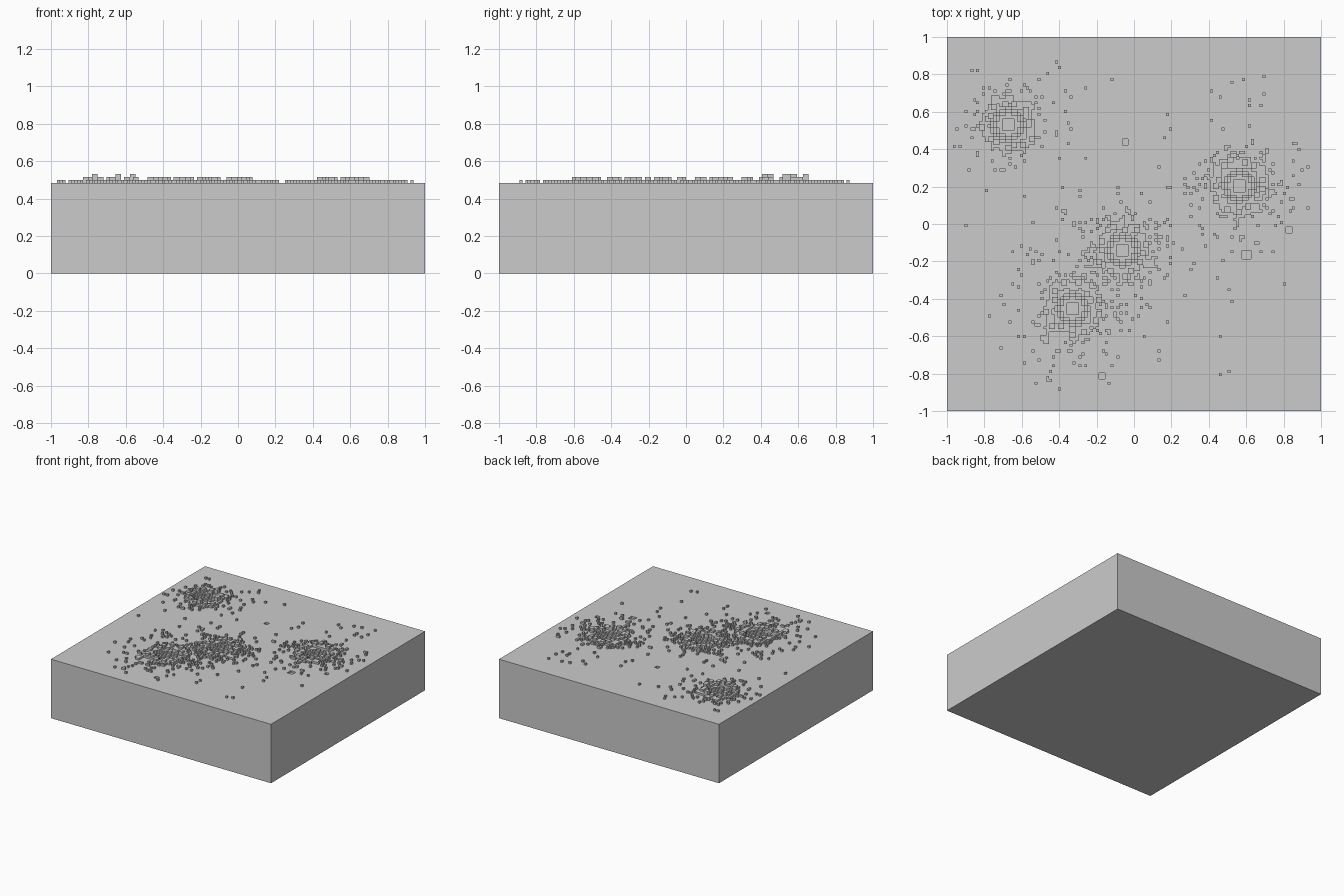
import bpy
import math
import random

if "Cube" in bpy.data.objects:
    bpy.data.objects.remove(bpy.data.objects["Cube"])

random.seed(7)
N = 128                 # cells along each side
S = 2.0 / N             # cell size
BASE = 31               # slab height in cells

grey = bpy.data.materials.new("stone grey")
grey.diffuse_color = (0.6, 0.6, 0.6, 1)
grey.use_nodes = True
grey.node_tree.nodes["Principled BSDF"].inputs["Base Color"].default_value = grey.diffuse_color

# crater centre in cells, tallest rim block, amount of debris, debris spread
CRATERS = [(21, 98, 3, 95, 7.0), (100, 77, 2, 165, 8.0),
           (60, 55, 2, 150, 8.0), (43, 35, 2, 165, 8.5)]
BOWL = [(2.4, -4), (3.6, -3), (4.6, -2), (5.6, -1)]
SMALL_PITS = [(60, 91, 2), (101, 52, 3), (116, 61, 2), (52, 11, 2)]


def grid():
    return [[0] * N for _ in range(N)]


def stepped_surface(name, h, slab=False):
    """Blocky height surface; without slab only the raised cells are built."""
    verts, faces = [], []

    def quad(*pts):
        k = len(verts)
        verts.extend((x * S - 1, y * S - 1, z * S) for x, y, z in pts)
        faces.append((k, k + 1, k + 2, k + 3))

    for j in range(N):
        i = 0
        while i < N:                      # tops, as strips of equal height
            k = i
            while k < N and h[k][j] == h[i][j]:
                k += 1
            if slab or h[i][j]:
                z = BASE + h[i][j]
                quad((i, j, z), (k, j, z), (k, j + 1, z), (i, j + 1, z))
            i = k
    for i in range(N - 1):                # step walls
        for j in range(N - 1):
            a, b, c = BASE + h[i][j], BASE + h[i + 1][j], BASE + h[i][j + 1]
            if a != b:
                quad((i + 1, j, b), (i + 1, j + 1, b), (i + 1, j + 1, a), (i + 1, j, a))
            if a != c:
                quad((i + 1, j + 1, c), (i, j + 1, c), (i, j + 1, a), (i + 1, j + 1, a))
    if slab:                              # outer sides and underside
        ring = [(0, 0), (N, 0), (N, N), (0, N)]
        for p, q in zip(ring, ring[1:] + ring[:1]):
            quad((*p, 0), (*q, 0), (*q, BASE), (*p, BASE))
        quad((0, 0, 0), (0, N, 0), (N, N, 0), (N, 0, 0))
    mesh = bpy.data.meshes.new(name)
    mesh.from_pydata(verts, [], faces)
    mesh.materials.append(grey)
    ob = bpy.data.objects.new(name, mesh)
    bpy.context.collection.objects.link(ob)


def stamp(h, x, y, size, height):
    for i in range(x, x + size):
        for j in range(y, y + size):
            h[i][j] = max(h[i][j], height)


pits, rims, debris = grid(), grid(), grid()

for cx, cy, top, count, spread in CRATERS:
    # rim blocks in a ragged ring
    for n in range(26):
        a = 2 * math.pi * (n + random.random()) / 26
        r = random.uniform(6.8, 9.4)
        x, y = cx + r * math.cos(a), cy + r * math.sin(a)
        stamp(rims, round(x - 1.5), round(y - 1.5), 3, 1)
        if n % 2:
            stamp(rims, round(x - 1), round(y - 1), 2, 2)
        if top == 3 and n % 5 == 0:
            stamp(rims, round(x - 1), round(y - 1), 2, 3)
    # stepped bowl
    for i in range(cx - 7, cx + 7):
        for j in range(cy - 7, cy + 7):
            r = math.hypot(i + 0.5 - cx, j + 0.5 - cy)
            for radius, depth in BOWL:
                if r < radius:
                    pits[i][j] = depth
                    rims[i][j] = 0
                    break

# small lone pits
for x, y, size in SMALL_PITS:
    for i in range(x, x + size):
        for j in range(y, y + size):
            pits[i][j] = -1

# debris thinning out away from each crater
for cx, cy, top, count, spread in CRATERS:
    for _ in range(count):
        a = random.uniform(0, 2 * math.pi)
        r = 9.5 + random.expovariate(1 / spread)
        i, j = int(cx + r * math.cos(a)), int(cy + r * math.sin(a))
        if 1 < i < N - 2 and 1 < j < N - 2 and not rims[i][j] and not pits[i][j]:
            debris[i][j] = 1

stepped_surface("cratered_slab", pits, slab=True)
stepped_surface("crater_rim_blocks", rims)
stepped_surface("scattered_debris", debris)
